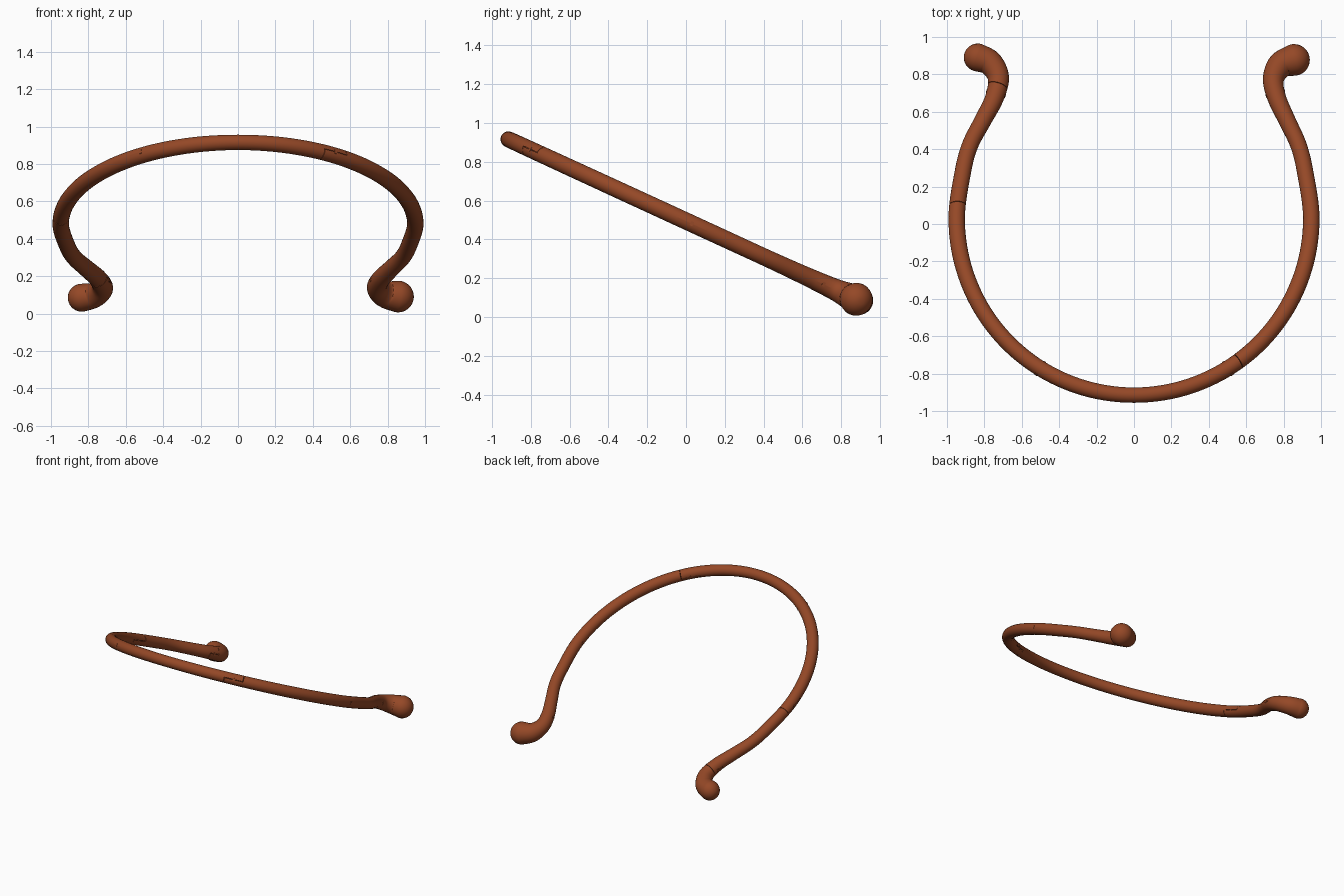
import bpy, bmesh, math
from mathutils import Vector, Matrix

if "Cube" in bpy.data.objects:
    bpy.data.objects.remove(bpy.data.objects["Cube"])

SLOPE, MID_Z = -0.46, 0.495
NORMAL = Vector((0, -SLOPE, 1)).normalized()   # normal of the tilted ring plane
SIDES, STEPS = 24, 8

bronze = bpy.data.materials.new("reddish bronze")
bronze.use_nodes = True
color = (0.30, 0.065, 0.02, 1)
bronze.diffuse_color = color
bronze.node_tree.nodes["Principled BSDF"].inputs["Base Color"].default_value = color


def make_object(name, bm):
    bmesh.ops.recalc_face_normals(bm, faces=bm.faces)
    mesh = bpy.data.meshes.new(name)
    bm.to_mesh(mesh)
    bm.free()
    mesh.materials.append(bronze)
    obj = bpy.data.objects.new(name, mesh)
    bpy.context.collection.objects.link(obj)
    return obj


def on_plane(x, y):
    return Vector((x, y, MID_Z + SLOPE * y))


# Centre line: plan x, y and tube radius, from right terminal to left terminal
right_end = [(-.835, .89, .075), (-.768, .86, .067), (-.725, .78, .057),
             (-.748, .67, .050), (-.81, .55, .046), (-.877, .42, .044)]
left_end = [(.88, .42, .044), (.82, .55, .046), (.765, .67, .050),
            (.745, .77, .056), (.782, .847, .071), (.855, .877, .085)]
arc = []
for i in range(15):
    a = math.radians(-195 + i * 15)
    arc.append((.948 * math.cos(a), .03 + .945 * math.sin(a), .041 + .003 * abs(math.cos(a))))
keys = [(on_plane(x, y), r) for x, y, r in right_end + arc + left_end]


def spline(a, b, c, d, t):
    return .5 * (2 * b + (c - a) * t + (2 * a - 5 * b + 4 * c - d) * t ** 2
                 + (3 * b - a - 3 * c + d) * t ** 3)


path = []
for i in range(len(keys) - 1):
    quad = [keys[max(0, min(len(keys) - 1, i + k))] for k in (-1, 0, 1, 2)]
    for s in range(STEPS):
        path.append(tuple(spline(*[q[k] for q in quad], s / STEPS) for k in (0, 1)))
path.append(keys[-1])


def tangent(i):
    return (path[min(i + 1, len(path) - 1)][0] - path[max(i - 1, 0)][0]).normalized()


# Swept tube, swelling into round knobs at both ends
rings = [(p, r, tangent(i)) for i, (p, r) in enumerate(path)]


def dome(ring, sign):
    p, r, t = ring
    return [(p + t * sign * r * math.sin(a), r * math.cos(a), t)
            for a in (math.radians(k * 10) for k in range(1, 9))]


rings = dome(rings[0], -1)[::-1] + rings + dome(rings[-1], 1)
bm = bmesh.new()
loops = []
for p, r, t in rings:
    side = t.cross(NORMAL).normalized()
    angles = [2 * math.pi * k / SIDES for k in range(SIDES)]
    loops.append([bm.verts.new(p + r * (side * math.cos(a) + NORMAL * math.sin(a))) for a in angles])
for a, b in zip(loops, loops[1:]):
    for k in range(SIDES):
        j = (k + 1) % SIDES
        bm.faces.new((a[k], a[j], b[j], b[k]))
for loop, tip in ((loops[0], rings[0]), (loops[-1], rings[-1])):
    bm.faces.new(loop)
ring = make_object("ring", bm)


# Stepped lap joints, cut as hairline gaps
def joint_frame(x, y):
    i = min(range(len(path)), key=lambda k: (path[k][0] - on_plane(x, y)).length)
    t = tangent(i) * (1 if x > 0 else -1)
    side = NORMAL.cross(t).normalized()
    frame = Matrix((t, side, NORMAL)).transposed().to_4x4()
    frame.translation = path[i][0]
    return frame, path[i][1]


def cut_joint(x, y, half):
    frame, r = joint_frame(x, y)
    g, h, w = .0015, r * 1.4, r * 1.4
    outline = [(half - g, h), (half + g, h), (half + g, -g), (g - half, -g),
               (g - half, -h), (-half - g, -h), (-half - g, g), (half - g, g)]
    bm = bmesh.new()
    face = bm.faces.new([bm.verts.new((u, -w, v)) for u, v in outline])
    out = bmesh.ops.extrude_face_region(bm, geom=[face])
    bmesh.ops.translate(bm, vec=(0, 2 * w, 0),
                        verts=[e for e in out["geom"] if isinstance(e, bmesh.types.BMVert)])
    bm.transform(frame)
    cutter = make_object("joint_cutter", bm)
    cutter.hide_render = True
    mod = ring.modifiers.new("joint", 'BOOLEAN')
    mod.operation, mod.solver, mod.object = 'DIFFERENCE', 'EXACT', cutter
    bpy.context.view_layer.objects.active = ring
    bpy.ops.object.modifier_apply(modifier=mod.name)
    bpy.data.objects.remove(cutter)


def add_pin(name, x, y):
    frame, r = joint_frame(x, y)
    bm = bmesh.new()
    bmesh.ops.create_cube(bm, size=1)
    bmesh.ops.scale(bm, vec=(.016, 2 * r + .002, .022), verts=bm.verts)
    bm.transform(frame)
    make_object(name, bm)


joints = {"front": (.5, -.772, .07), "side": (.948, .025, .08), "end": (.755, .70, .04)}
for label, (x, y, half) in joints.items():
    for side, sign in (("left", 1), ("right", -1)):
        cut_joint(sign * x, y, half)
        add_pin(f"{side}_{label}_joint_pin", sign * x, y)

# Smooth shading, then split into the jointed pieces
bpy.ops.object.select_all(action='DESELECT')
ring.select_set(True)
bpy.context.view_layer.objects.active = ring
bpy.ops.object.shade_smooth_by_angle(angle=math.radians(35))
bpy.ops.object.mode_set(mode='EDIT')
bpy.ops.mesh.select_all(action='SELECT')
bpy.ops.mesh.separate(type='LOOSE')
bpy.ops.object.mode_set(mode='OBJECT')
for obj in bpy.context.selected_objects:
    pts = [v.co for v in obj.data.vertices]
    mid = sum(pts, Vector()) / len(pts)
    side = "left" if mid.x > 0 else "right"
    if mid.y < -.75:
        obj.name = "front_arc"
    else:
        obj.name = side + ("_knob" if mid.y > .65 else "_rear_arm" if mid.y > 0 else "_front_arm")
